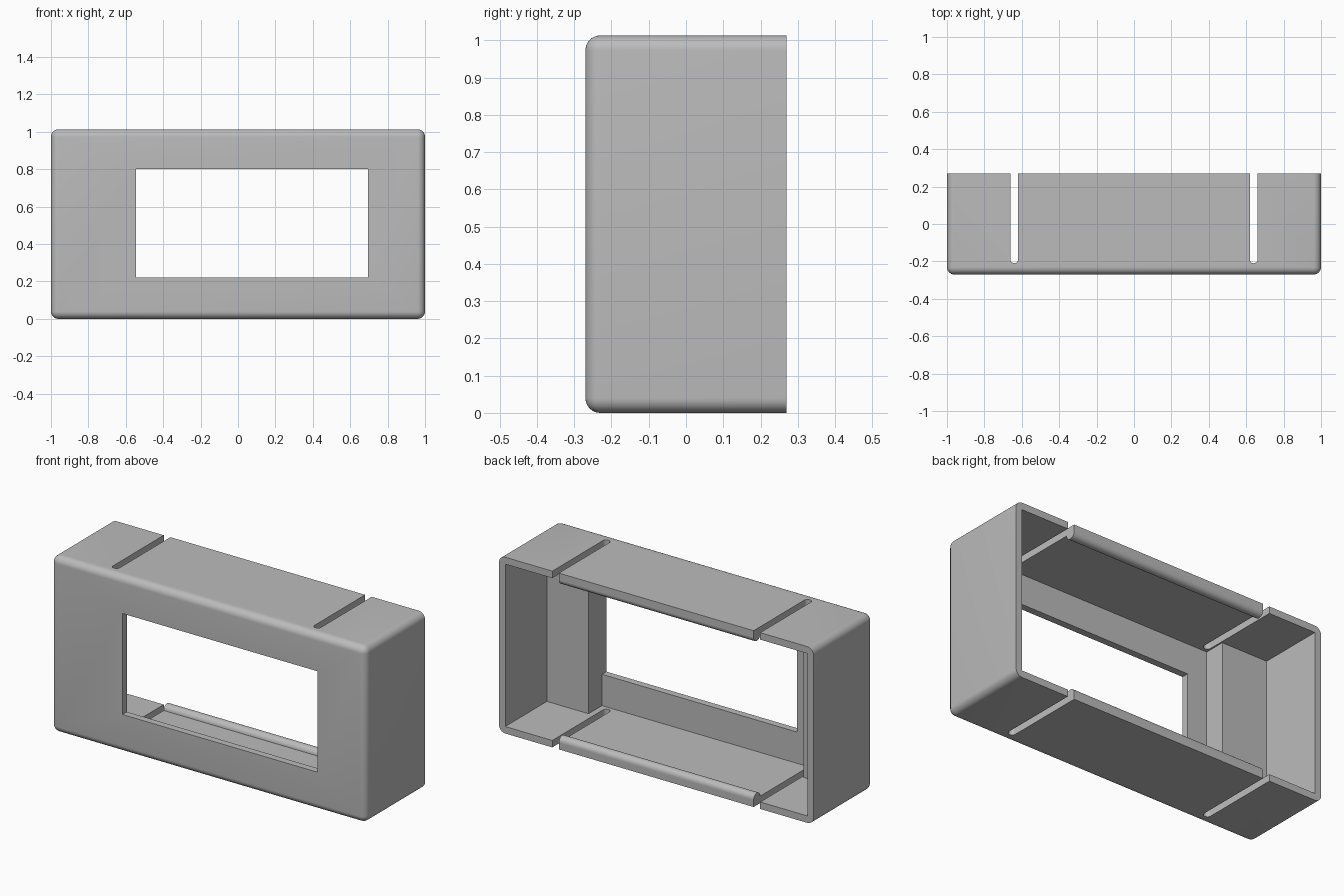
import bpy, bmesh, math
from mathutils import Vector

if "Cube" in bpy.data.objects:
    bpy.data.objects.remove(bpy.data.objects["Cube"], do_unlink=True)

HALF_X, HALF_Y, HEIGHT = 1.0, 0.27, 1.013
WALL, ROUND = 0.04, 0.04
SLOT_X, SLOT_R, SLOT_END = 0.64, 0.021, -0.21
LIP_R = 0.03

grey = bpy.data.materials.new("plain grey")
grey.use_nodes = True
colour = (0.5, 0.5, 0.5, 1.0)
grey.diffuse_color = colour
grey.node_tree.nodes["Principled BSDF"].inputs["Base Color"].default_value = colour


def make_object(name, bm):
    bmesh.ops.recalc_face_normals(bm, faces=bm.faces)
    mesh = bpy.data.meshes.new(name)
    bm.to_mesh(mesh)
    bm.free()
    mesh.materials.append(grey)
    obj = bpy.data.objects.new(name, mesh)
    bpy.context.collection.objects.link(obj)
    return obj


def prism(name, outline, axis, start, end):
    """Extrude a 2D outline along x, y or z."""
    place = {"x": lambda a, b: (start, a, b),
             "y": lambda a, b: (a, start, b),
             "z": lambda a, b: (a, b, start)}[axis]
    bm = bmesh.new()
    face = bm.faces.new([bm.verts.new(place(a, b)) for a, b in outline])
    moved = bmesh.ops.extrude_face_region(bm, geom=[face])["geom"]
    step = Vector([end - start if axis == a else 0 for a in "xyz"])
    bmesh.ops.translate(bm, vec=step,
                        verts=[v for v in moved if isinstance(v, bmesh.types.BMVert)])
    return make_object(name, bm)


def rect(a0, a1, b0, b1):
    return [(a0, b0), (a1, b0), (a1, b1), (a0, b1)]


def arc(ca, cb, r, start, end, steps=12):
    angles = [math.radians(start + (end - start) * i / steps) for i in range(steps + 1)]
    return [(ca + r * math.cos(t), cb + r * math.sin(t)) for t in angles]


def select_only(obj):
    bpy.ops.object.select_all(action="DESELECT")
    obj.select_set(True)
    bpy.context.view_layer.objects.active = obj


def cut(obj, cutter):
    mod = obj.modifiers.new("cut", "BOOLEAN")
    mod.operation, mod.solver, mod.object = "DIFFERENCE", "EXACT", cutter
    select_only(obj)
    bpy.ops.object.modifier_apply(modifier=mod.name)
    bpy.data.objects.remove(cutter, do_unlink=True)


# Housing shell: every edge rounded except those of the open back
housing = prism("housing", rect(-HALF_X, HALF_X, 0, HEIGHT), "y", -HALF_Y, HALF_Y)
bm = bmesh.new()
bm.from_mesh(housing.data)
edges = [e for e in bm.edges if not all(v.co.y > 0 for v in e.verts)]
bmesh.ops.bevel(bm, geom=edges, offset=ROUND, segments=8, profile=0.5, affect="EDGES")
bm.to_mesh(housing.data)
bm.free()

# Cavity outline leaves a solid block beside the window at each end
side, front, block = HALF_X - WALL, -HALF_Y + WALL, -0.108
cavity = [(-side, 0.4), (-side, block), (-0.67, block), (-0.67, front),
          (0.695, front), (0.695, block), (side, block), (side, 0.4)]
cut(housing, prism("cavity_cutter", cavity, "z", WALL, HEIGHT - WALL))

# Front window
cut(housing, prism("window_cutter", rect(-0.545, 0.695, 0.22, 0.80), "y", -0.5, 0.0))

# Round-ended slots that free the top and bottom flaps
for x in (-SLOT_X, SLOT_X):
    slot = arc(x, SLOT_END + SLOT_R, SLOT_R, 180, 360)
    slot += [(x + SLOT_R, 0.4), (x - SLOT_R, 0.4)]
    cut(housing, prism("slot_cutter", slot, "z", -0.2, HEIGHT + 0.2))

# Rounded snap lips inside the back edge of each flap
lips = []
half = SLOT_X - SLOT_R
for name, z, turn in (("bottom_lip", WALL, 1), ("top_lip", HEIGHT - WALL, -1)):
    curve = arc(HALF_Y - LIP_R, z, LIP_R, 0, 180 * turn)
    root = z - 0.01 * turn
    curve += [(HALF_Y - 2 * LIP_R, root), (HALF_Y, root)]
    lips.append(prism(name, curve, "x", -half, half))

for obj in [housing] + lips:
    select_only(obj)
    bpy.ops.object.shade_smooth_by_angle(angle=math.radians(30))
